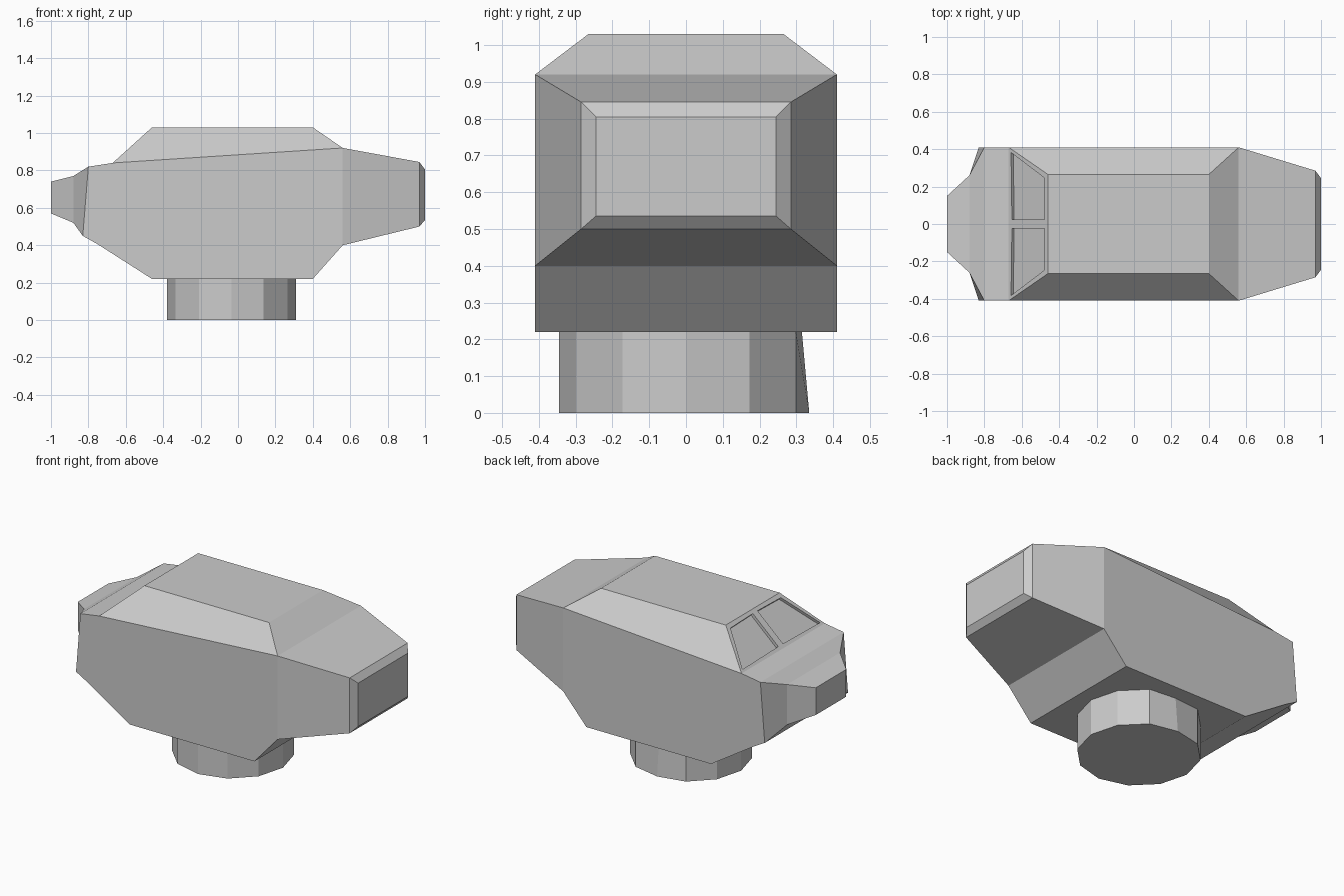
import bpy, bmesh, math

cube = bpy.data.objects.get("Cube")
if cube:
    bpy.data.objects.remove(cube, do_unlink=True)

grey = bpy.data.materials.new("plain grey")
grey.use_nodes = True
colour = (0.6, 0.6, 0.6, 1)
grey.diffuse_color = colour
grey.node_tree.nodes["Principled BSDF"].inputs["Base Color"].default_value = colour


def add_object(name, bm):
    bmesh.ops.recalc_face_normals(bm, faces=bm.faces)
    mesh = bpy.data.meshes.new(name)
    bm.to_mesh(mesh)
    bm.free()
    mesh.materials.append(grey)
    obj = bpy.data.objects.new(name, mesh)
    bpy.context.collection.objects.link(obj)
    return obj


# Half hull outline, running from the nose over the roof and back underneath
W = 0.41
outline = [
    (-1, 0.15, 0.74), (-0.88, 0.26, 0.77), (-0.80, W, 0.82), (-0.67, W, 0.84),
    (-0.46, 0.265, 1.03), (0.40, 0.265, 1.03), (0.56, W, 0.92),
    (0.97, 0.285, 0.845), (1, 0.245, 0.805), (1, 0.245, 0.535), (0.97, 0.285, 0.50),
    (0.56, W, 0.40), (0.40, W, 0.22), (-0.46, W, 0.22), (-0.75, W, 0.405),
    (-0.83, W, 0.45), (-0.88, 0.26, 0.52), (-1, 0.15, 0.57),
]
bm = bmesh.new()
rim = [bm.verts.new(p) for p in outline]
mid = [bm.verts.new((x, 0, z)) for x, y, z in outline]
n = len(rim)
strips = [bm.faces.new((rim[i], rim[(i + 1) % n], mid[(i + 1) % n], mid[i])) for i in range(n)]

# Nose cheeks, side panel, roof slope and tail cheeks
for ids in [(0, 1, 16, 17), (1, 2, 15, 16), (2, 3, 6, 11, 12, 13, 14, 15),
            (3, 4, 5, 6), (6, 7, 10, 11), (7, 8, 9, 10)]:
    bm.faces.new([rim[i] for i in ids])
bmesh.ops.recalc_face_normals(bm, faces=bm.faces)
windscreen = strips[3]
if windscreen.normal.z < 0:
    bmesh.ops.reverse_faces(bm, faces=bm.faces)

# Recessed window pane
bmesh.ops.inset_individual(bm, faces=[windscreen], thickness=0.033)
inward = windscreen.normal * -0.018
pane = bmesh.ops.extrude_discrete_faces(bm, faces=[windscreen])["faces"][0]
bmesh.ops.translate(bm, verts=pane.verts, vec=inward)

hull = add_object("hull", bm)
mirror = hull.modifiers.new("mirror", 'MIRROR')
mirror.use_axis = (False, True, False)
mirror.use_clip = True

# Twelve-sided base, trimmed slightly on its far side
bm = bmesh.new()
bmesh.ops.create_cone(bm, cap_ends=True, segments=12, radius1=0.345, radius2=0.345, depth=0.22)
for v in bm.verts:
    v.co.x -= 0.035
    v.co.z += 0.11
    v.co.y = min(v.co.y, 0.335 if v.co.z < 0.1 else 0.315)
add_object("base", bm)
